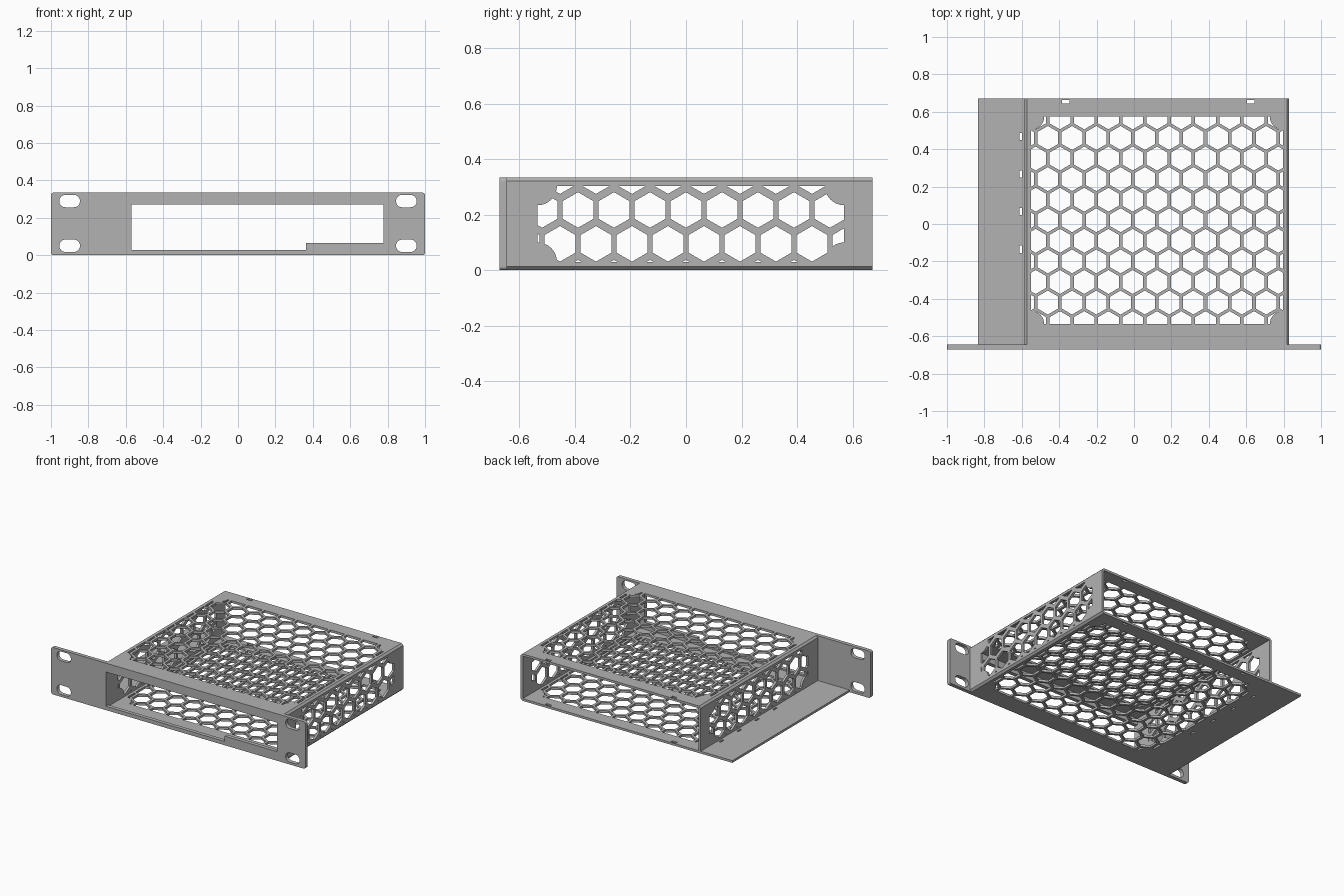
import bpy, bmesh, math
from mathutils import Vector

cube = bpy.data.objects.get("Cube")
if cube:
    bpy.data.objects.remove(cube)

grey = bpy.data.materials.new("plain grey")
grey.use_nodes = True
COLOR = (0.45, 0.45, 0.45, 1)
grey.diffuse_color = COLOR
grey.node_tree.nodes["Principled BSDF"].inputs["Base Color"].default_value = COLOR

T = 0.016                                  # sheet thickness
FRONT, PANEL_BACK, BACK = -0.672, -0.645, 0.672
LEFT, RIGHT, SHELF, HEIGHT = -0.586, 0.83, -0.835, 0.334


def place(axis, u, v, w):
    """Map a profile point (u, v) and depth w to space."""
    return Vector({"x": (w, u, v), "y": (u, w, v), "z": (u, v, w)}[axis])


def prisms(name, outlines, axis, a, b):
    """One object of straight extrusions of 2D outlines."""
    bm = bmesh.new()
    for outline in outlines:
        low = [bm.verts.new(place(axis, u, v, a)) for u, v in outline]
        high = [bm.verts.new(place(axis, u, v, b)) for u, v in outline]
        bm.faces.new(low)
        bm.faces.new(high)
        for i in range(len(low)):
            j = (i + 1) % len(low)
            bm.faces.new((low[i], low[j], high[j], high[i]))
    bmesh.ops.recalc_face_normals(bm, faces=bm.faces)
    mesh = bpy.data.meshes.new(name)
    bm.to_mesh(mesh)
    bm.free()
    mesh.materials.append(grey)
    obj = bpy.data.objects.new(name, mesh)
    bpy.context.collection.objects.link(obj)
    return obj


def boolean(obj, cutter, operation="DIFFERENCE"):
    """Bake one boolean and drop the cutter."""
    mod = obj.modifiers.new("cut", "BOOLEAN")
    mod.operation, mod.solver, mod.object = operation, "EXACT", cutter
    bpy.context.view_layer.update()
    graph = bpy.context.evaluated_depsgraph_get()
    mesh = bpy.data.meshes.new_from_object(obj.evaluated_get(graph))
    obj.modifiers.clear()
    obj.data = mesh
    bpy.data.objects.remove(cutter)


def rect(u0, u1, v0, v1):
    return [(u0, v0), (u1, v0), (u1, v1), (u0, v1)]


def arc(u, v, r, start, end, steps=8):
    angles = [math.radians(start + (end - start) * i / steps) for i in range(steps + 1)]
    return [(u + r * math.cos(t), v + r * math.sin(t)) for t in angles]


def rounded(u0, u1, v0, v1, r):
    return (arc(u1 - r, v1 - r, r, 0, 90) + arc(u0 + r, v1 - r, r, 90, 180)
            + arc(u0 + r, v0 + r, r, 180, 270) + arc(u1 - r, v0 + r, r, 270, 360))


def vent(obj, axis, a, b, area, origin, step, row):
    """Cut a honeycomb, limited to an area with solid round corners."""
    u0, u1, v0, v1 = area
    radius = 0.064
    hexes = []
    for j in range(-8, 9):
        for i in range(-8, 9):
            u = origin[0] + (i + (j % 2) / 2) * step
            v = origin[1] + j * row
            if u0 - radius < u < u1 + radius and v0 - radius < v < v1 + radius:
                hexes.append(arc(u, v, radius, 30, 330, 5))
    cutter = prisms("vent_cutter", hexes, axis, a, b)
    r = 0.07
    limit = (arc(u0, v0, r, 90, 0) + arc(u1, v0, r, 180, 90)
             + arc(u1, v1, r, 270, 180) + arc(u0, v1, r, 360, 270))
    boolean(cutter, prisms("vent_limit", [limit], axis, a + 0.005, b - 0.005), "INTERSECT")
    boolean(obj, cutter)


# Front panel with its window, step and four mounting slots
panel = prisms("front_panel", [rounded(-1, 1, 0, HEIGHT, 0.014)], "y", FRONT, PANEL_BACK)
window = [(-0.57, 0.027), (0.363, 0.027), (0.363, 0.065),
          (0.778, 0.065), (0.778, 0.271), (-0.57, 0.271)]
slots = [rounded(x - 0.055, x + 0.055, z - 0.033, z + 0.033, 0.032)
         for x in (-0.9, 0.9) for z in (0.05, 0.289)]
boolean(panel, prisms("panel_cutter", [window] + slots, "y", FRONT - 0.05, PANEL_BACK + 0.05))

# Floor with side shelf, and top, with bevelled long edges
c = 0.013
floor = prisms("floor_plate", [[(SHELF, 0), (RIGHT - c, 0), (RIGHT, c), (RIGHT, T), (SHELF, T)]],
               "y", PANEL_BACK, BACK)
top = prisms("top_plate", [[(LEFT, HEIGHT - T), (RIGHT, HEIGHT - T), (RIGHT, HEIGHT - c),
                            (RIGHT - c, HEIGHT), (LEFT + c, HEIGHT), (LEFT, HEIGHT - c)]],
             "y", PANEL_BACK, BACK)
tie_slots = [rect(x, x + 0.04, 0.645, 0.663) for x in (-0.385, 0.604)]
shelf_slots = [rect(-0.612, -0.599, y - 0.019, y + 0.019) for y in (-0.135, 0.066, 0.267, 0.467)]
boolean(floor, prisms("floor_cutter", tie_slots + shelf_slots, "z", -0.05, 0.05))
boolean(top, prisms("top_cutter", tie_slots, "z", HEIGHT - 0.05, HEIGHT + 0.05))
for plate, z in ((floor, 0), (top, HEIGHT)):
    vent(plate, "z", z - 0.05, z + 0.05, (-0.55, 0.796, -0.535, 0.574),
         (0.058, 0.02), 0.1297, 0.11)

# Side walls
for name, x in (("right_wall", LEFT), ("left_wall", RIGHT - T)):
    wall = prisms(name, [rect(PANEL_BACK, BACK, T, HEIGHT - T)], "x", x, x + T)
    vent(wall, "x", x - 0.05, x + T + 0.05, (-0.535, 0.57, 0.03, 0.304),
         (0, 0.217), 0.1297, 0.122)
